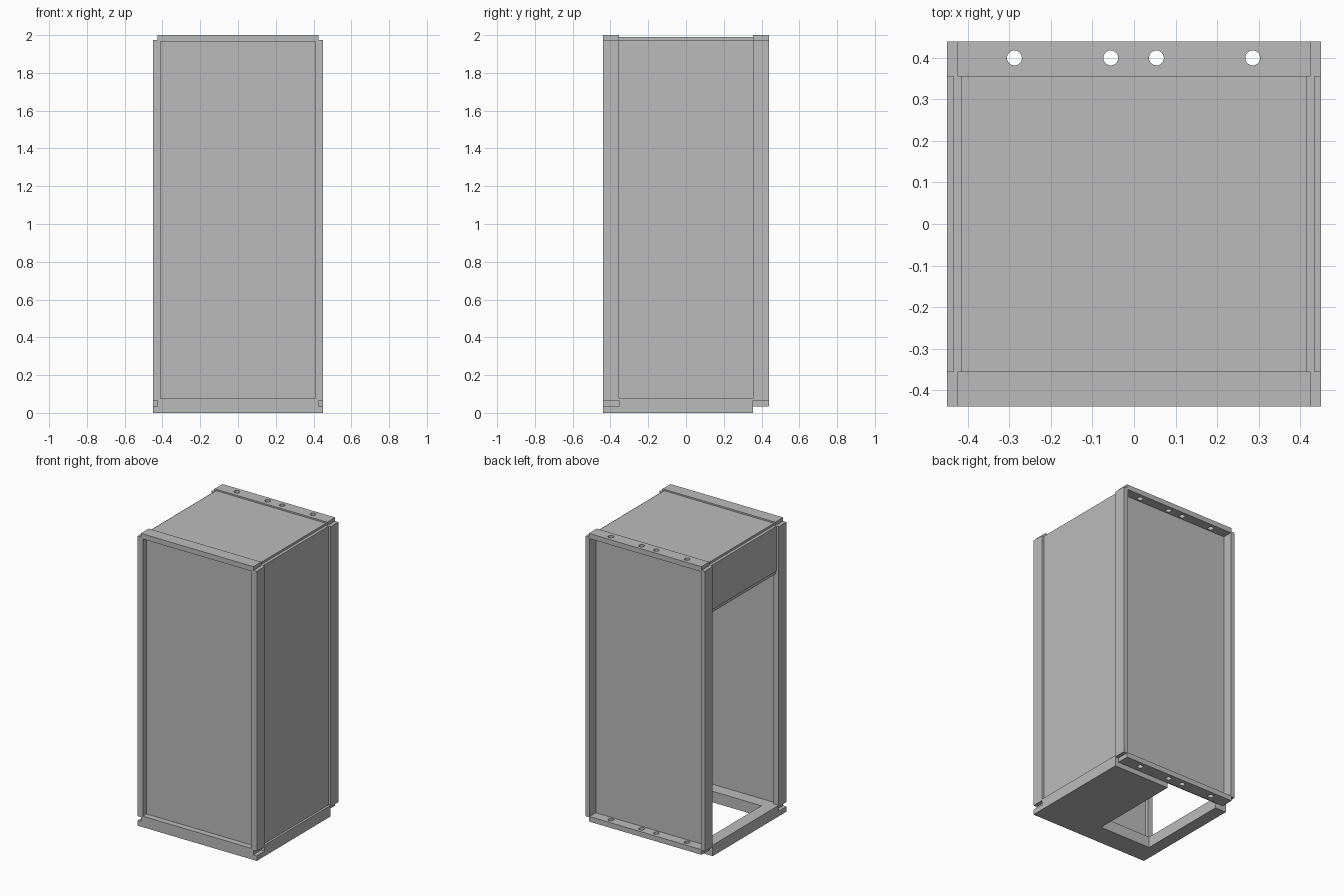
import bpy
import bmesh

cube = bpy.data.objects.get("Cube")
if cube:
    bpy.data.objects.remove(cube, do_unlink=True)

grey = bpy.data.materials.new("sheet metal grey")
grey.use_nodes = True
tone = (0.5, 0.5, 0.5, 1)
grey.diffuse_color = tone
grey.node_tree.nodes["Principled BSDF"].inputs["Base Color"].default_value = tone


def prism(name, outline, z0, z1):
    """Extrude a flat outline from z0 up to z1."""
    bm = bmesh.new()
    face = bm.faces.new([bm.verts.new((x, y, z0)) for x, y in outline])
    ext = bmesh.ops.extrude_face_region(bm, geom=[face])
    top = [v for v in ext["geom"] if isinstance(v, bmesh.types.BMVert)]
    bmesh.ops.translate(bm, verts=top, vec=(0, 0, z1 - z0))
    bmesh.ops.recalc_face_normals(bm, faces=bm.faces)
    mesh = bpy.data.meshes.new(name)
    bm.to_mesh(mesh)
    bm.free()
    mesh.materials.append(grey)
    obj = bpy.data.objects.new(name, mesh)
    bpy.context.collection.objects.link(obj)
    return obj


def box(name, x, y, z):
    (x0, x1), (y0, y1) = sorted(x), sorted(y)
    return prism(name, [(x0, y0), (x1, y0), (x1, y1), (x0, y1)], *z)


def cut(obj, cutter):
    """Subtract the cutter and discard it."""
    cutter.hide_render = True
    mod = obj.modifiers.new("cut", "BOOLEAN")
    mod.operation = "DIFFERENCE"
    mod.solver = "EXACT"
    mod.object = cutter
    bpy.context.view_layer.objects.active = obj
    bpy.ops.object.modifier_apply(modifier=mod.name)
    bpy.data.objects.remove(cutter, do_unlink=True)


W, D = 0.45, 0.44        # half width and half depth
IN = 0.355               # inner edge of the corner posts
BAR = 0.425              # half length of the cross bars
FLOOR, POST_TOP = 0.075, 1.975

# Base slab with a cable opening that runs out at the back
base = prism("base", [(-W, -D), (W, -D), (W, IN), (0.024, IN), (0.024, -0.29),
                      (-0.366, -0.29), (-0.366, IN), (-W, IN)], 0, FLOOR)
for s in (-1, 1):
    cut(base, box("notch", (s * BAR, s * 0.5), (-0.5, -IN), (0.035, 0.065)))

# Corner posts
for s, side in ((1, "left"), (-1, "right")):
    box("front_post_" + side, (s * 0.41, s * W), (-D, -IN), (0.065, POST_TOP))
    box("back_post_" + side, (s * 0.42, s * W), (IN, D), (0.065, POST_TOP))

# Cross bars, the back ones drilled
box("front_top_bar", (-BAR, BAR), (-D, -IN), (1.965, 2))
for name, z in (("back_top_bar", (1.965, 2)), ("back_bottom_bar", (0.035, 0.07))):
    bar = box(name, (-BAR, BAR), (IN, D), z)
    for x in (-0.288, -0.056, 0.054, 0.286):
        bpy.ops.mesh.primitive_cylinder_add(vertices=24, radius=0.018, depth=0.2,
                                            location=(x, 0.4, z[0]))
        drill = bpy.context.object
        drill.data.materials.append(grey)
        bpy.context.view_layer.update()
        cut(bar, drill)

# Recessed panels
box("front_panel", (-0.415, 0.415), (-0.40, -0.375), (0.07, 1.97))
box("back_panel", (-BAR, BAR), (0.345, 0.372), (0.04, 1.97))
box("top_panel", (-0.415, 0.415), (-IN, IN), (1.965, 1.99))
box("left_panel", (0.413, 0.435), (-IN, IN), (FLOOR, POST_TOP))

# Short upper panel over the open side, with a return lip
box("right_upper_panel", (-0.435, -0.413), (-IN, IN), (1.67, POST_TOP))
box("right_panel_lip", (-0.425, -0.395), (-IN, IN), (1.645, 1.67))
